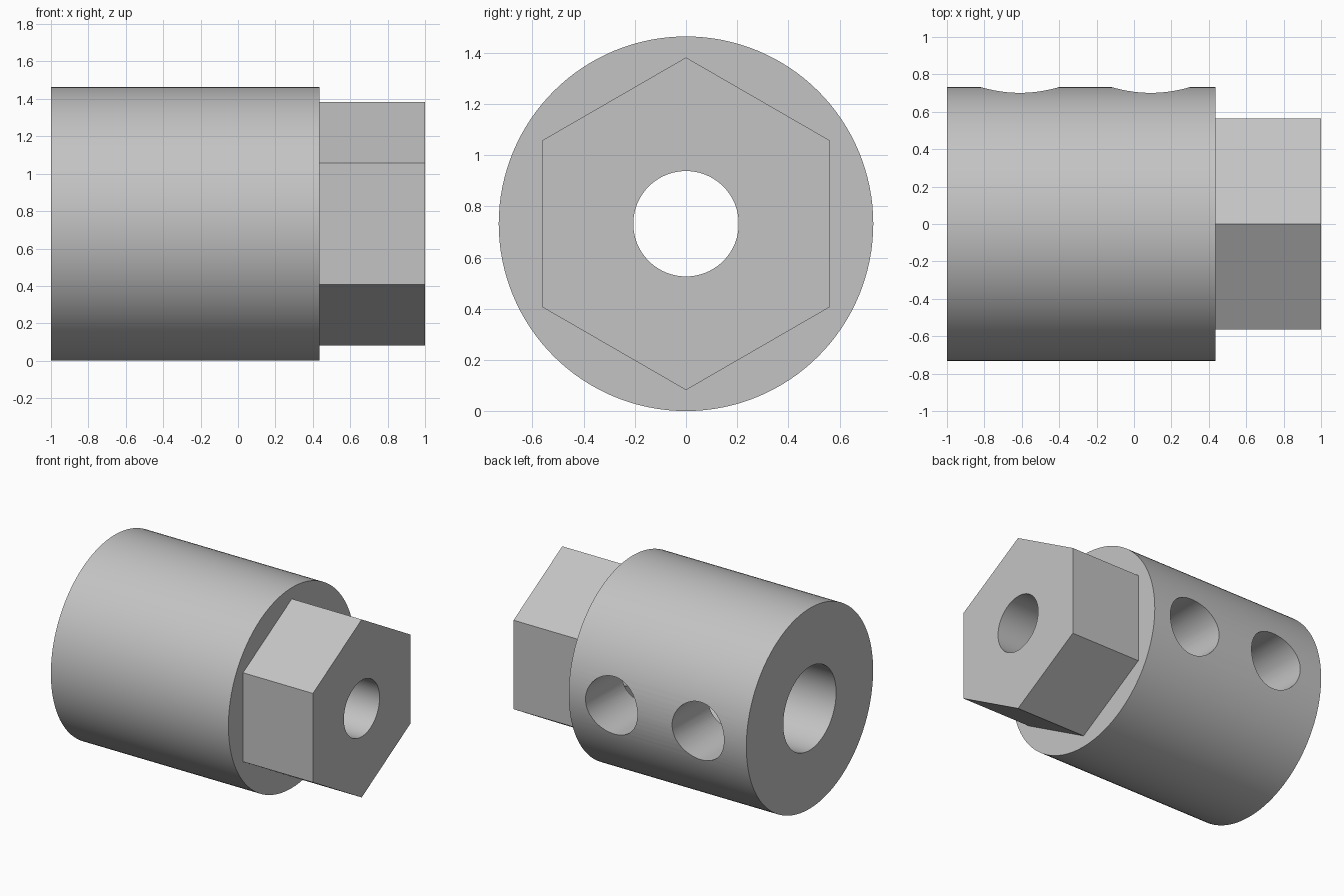
import bpy
import math
from mathutils import Matrix

if "Cube" in bpy.data.objects:
    bpy.data.objects.remove(bpy.data.objects["Cube"], do_unlink=True)

AXIS_Z = 0.732
SHOULDER = 0.435

steel = bpy.data.materials.new("plain_grey")
steel.use_nodes = True
grey = (0.55, 0.55, 0.55, 1)
steel.diffuse_color = grey
steel.node_tree.nodes["Principled BSDF"].inputs["Base Color"].default_value = grey


def prism(name, sides, radius, start, end, axis="X", x=0.0):
    """Prism along x, or along y at the given x; a corner points up when along x."""
    bpy.ops.mesh.primitive_cylinder_add(vertices=sides, radius=radius, depth=end - start)
    obj = bpy.context.object
    obj.name = name
    middle = (start + end) / 2
    if axis == "X":
        turn = Matrix.Rotation(math.pi / 2, 4, "Y") @ Matrix.Rotation(math.pi / 2, 4, "Z")
        move = Matrix.Translation((middle, 0, AXIS_Z))
    else:
        turn = Matrix.Rotation(-math.pi / 2, 4, "X")
        move = Matrix.Translation((x, middle, AXIS_Z))
    obj.data.transform(move @ turn)
    obj.data.materials.append(steel)
    return obj


def combine(target, tool, operation):
    mod = target.modifiers.new(tool.name, "BOOLEAN")
    mod.object = tool
    mod.operation = operation
    mod.solver = "EXACT"
    bpy.context.view_layer.objects.active = target
    bpy.ops.object.modifier_apply(modifier=mod.name)
    bpy.data.objects.remove(tool, do_unlink=True)


# Round body with hexagonal drive end
body = prism("hex_shaft_adapter", 128, 0.732, -1, SHOULDER)
combine(body, prism("hex_end", 6, 0.65, 0.38, 1), "UNION")

# Wide bore through the body, narrow bore through the hexagon
combine(body, prism("wide_bore", 96, 0.305, -1.1, SHOULDER), "DIFFERENCE")
combine(body, prism("narrow_bore", 96, 0.206, 0.2, 1.1), "DIFFERENCE")

# Two set screw holes from the back into the bore
for x in (-0.61, 0.09):
    combine(body, prism("screw_hole", 64, 0.21, 0, 1, "Y", x), "DIFFERENCE")

bpy.ops.object.select_all(action="DESELECT")
body.select_set(True)
bpy.context.view_layer.objects.active = body
bpy.ops.object.shade_smooth_by_angle(angle=math.radians(30))
